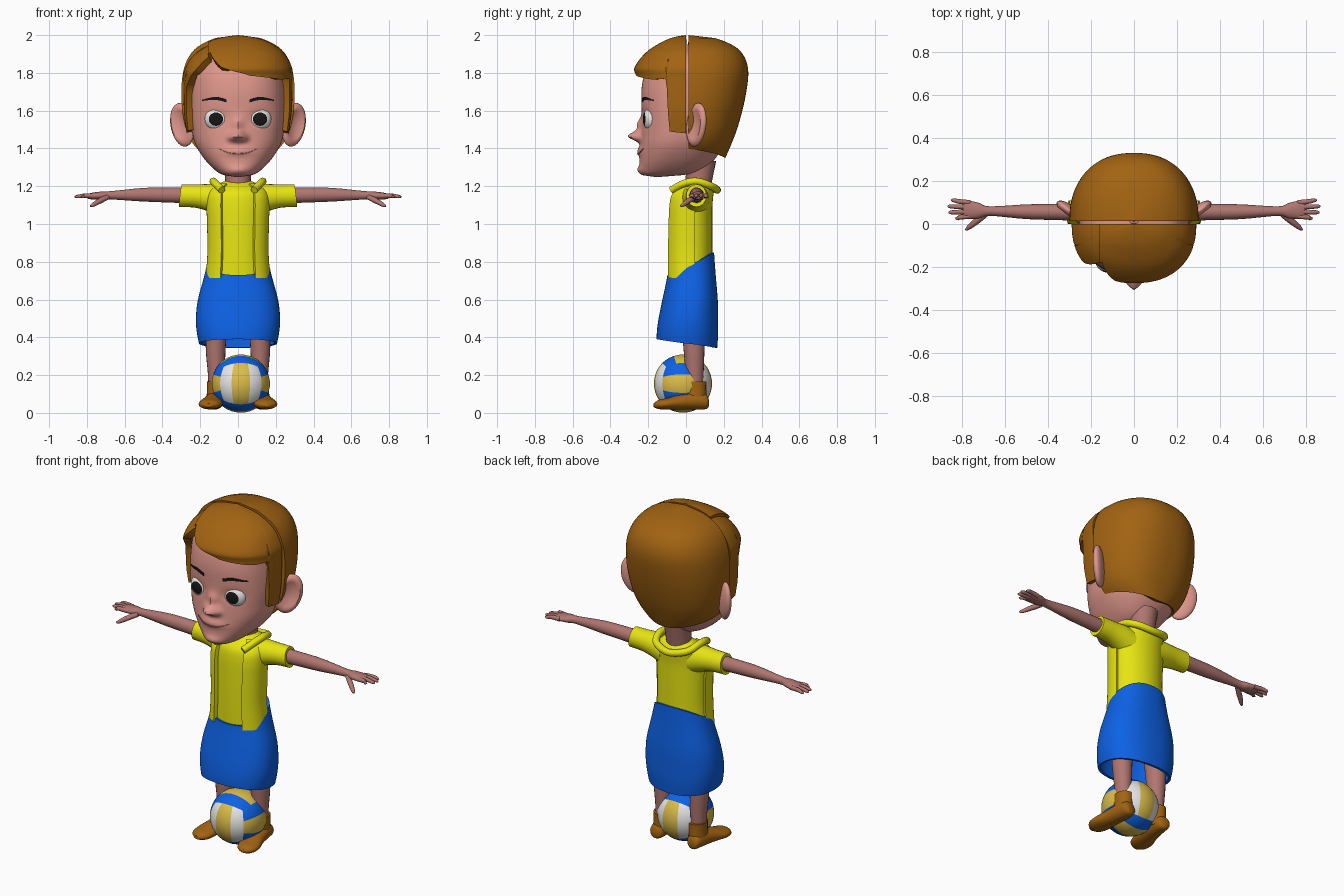
import bpy, bmesh
from math import sin, cos, pi, radians, exp
from mathutils import Vector, Matrix

if "Cube" in bpy.data.objects:
    bpy.data.objects.remove(bpy.data.objects["Cube"])


def material(name, r, g, b):
    m = bpy.data.materials.new(name)
    m.use_nodes = True
    m.diffuse_color = (r, g, b, 1)
    m.node_tree.nodes["Principled BSDF"].inputs["Base Color"].default_value = (r, g, b, 1)
    return m


FACE = material("face skin", 0.74, 0.31, 0.26)
SKIN = material("body skin", 0.43, 0.18, 0.16)
BROWN = material("brown", 0.36, 0.125, 0.006)
YELLOW = material("shirt yellow", 0.80, 0.78, 0.006)
BLUE = material("blue", 0.004, 0.12, 0.78)
GOLD = material("ball yellow", 0.72, 0.51, 0.07)
WHITE = material("white", 0.8, 0.8, 0.8)
BLACK = material("black", 0.008, 0.008, 0.008)


def build(name, bm, mats, solid=0, mirror=False):
    """Turn a bmesh into a smooth object with applied modifiers."""
    me = bpy.data.meshes.new(name)
    bm.to_mesh(me)
    bm.free()
    for m in mats:
        me.materials.append(m)
    ob = bpy.data.objects.new(name, me)
    bpy.context.collection.objects.link(ob)
    bpy.context.view_layer.objects.active = ob
    if solid:
        ob.modifiers.new("Solidify", 'SOLIDIFY').thickness = solid
    if mirror:
        ob.modifiers.new("Mirror", 'MIRROR')
    for mod in list(ob.modifiers):
        bpy.ops.object.modifier_apply(modifier=mod.name)
    for p in ob.data.polygons:
        p.use_smooth = True
    ob.data.set_sharp_from_angle(angle=radians(45))
    return ob


def smooth(rows, k=5):
    """Catmull-Rom resampling of a list of tuples."""
    out = []
    for i in range(len(rows) - 1):
        p = [rows[max(0, min(len(rows) - 1, i + d))] for d in (-1, 0, 1, 2)]
        for s in range(k):
            t = s / k
            out.append(tuple(b + 0.5 * t * (c - a + t * (2*a - 5*b + 4*c - d + t * (3*(b - c) + d - a)))
                             for a, b, c, d in zip(*p)))
    return out + [tuple(rows[-1])]


def at(rows, z):
    """Linear lookup in rows keyed by their first value."""
    if z <= rows[0][0]:
        return rows[0][1:]
    for a, b in zip(rows, rows[1:]):
        if z <= b[0]:
            t = (z - a[0]) / (b[0] - a[0])
            return tuple(p + t * (q - p) for p, q in zip(a[1:], b[1:]))
    return rows[-1][1:]


def power(v, e=0.87):
    return abs(v) ** e * (1 if v >= 0 else -1)


def grid(bm, rows, closed=False):
    vs = [[bm.verts.new(p) for p in r] for r in rows]
    n = len(vs[0])
    for a, b in zip(vs, vs[1:]):
        for i in range(n if closed else n - 1):
            j = (i + 1) % n
            bm.faces.new((a[i], a[j], b[j], b[i]))
    return vs


def shell(name, prof, lo, hi, a0, a1, mat, solid=0, mirror=False, push=None, cut=None, n=72, m=40):
    """Wall round the body; prof rows are (z, front, back, half width); angle 0 faces front."""
    prof = smooth(prof)
    rows = []
    for j in range(m + 1):
        row = []
        for i in range(n + 1):
            a = a0 + (a1 - a0) * i / n
            z = lo(a) + (hi(a) - lo(a)) * j / m
            f, b, w = at(prof, z)
            x = w * power(sin(radians(a)))
            y = (f + b) / 2 - (b - f) / 2 * power(cos(radians(a)))
            if push and abs(a) < 90:
                y -= push(x, z)
            row.append((x, y, z))
        rows.append(row)
    bm = bmesh.new()
    grid(bm, rows)
    if cut:
        bmesh.ops.bisect_plane(bm, geom=bm.verts[:] + bm.edges[:] + bm.faces[:], plane_co=(cut[0], 0, 0),
                               plane_no=(cut[1], 0, 0), clear_outer=True)
    if a1 - a0 == 360:
        bmesh.ops.remove_doubles(bm, verts=bm.verts[:], dist=0.0005)
    return build(name, bm, [mat], solid, mirror)


def tube(name, stations, mat, mirror=True, n=20):
    """Loft of ellipses; stations are (x, y, z, radius a, radius b)."""
    st = smooth(stations, 4)
    d = (Vector(st[-1][:3]) - Vector(st[0][:3])).normalized()
    u = Vector((0, 1, 0) if abs(d.z) > 0.7 else (0, 0, 1)).cross(d).normalized()
    v = d.cross(u)
    bm = bmesh.new()
    vs = grid(bm, [[Vector(s[:3]) + u * s[3] * cos(2*pi*i/n) + v * s[4] * sin(2*pi*i/n)
                    for i in range(n)] for s in st], True)
    bm.faces.new(vs[0][::-1])
    bm.faces.new(vs[-1])
    return build(name, bm, [mat], 0, mirror)


# Head with nose, sockets, lips and chin pushed out of the front
HEAD = [(1.25, -.17, -.13, .02), (1.257, -.225, -.03, .07), (1.28, -.245, .08, .115), (1.34, -.245, .15, .175),
        (1.42, -.24, .2, .225), (1.5, -.235, .23, .245), (1.6, -.235, .25, .255), (1.72, -.235, .25, .25),
        (1.82, -.21, .24, .235), (1.9, -.15, .2, .17), (1.95, 0, .04, .02)]
BUMPS = [(0, 1.465, .035, .027, .07), (0, 1.525, .024, .035, .025), (.036, 1.455, .017, .016, .018),
         (-.036, 1.455, .017, .016, .018), (.115, 1.56, .05, .035, -.015), (-.115, 1.56, .05, .035, -.015),
         (0, 1.385, .07, .025, .015), (0, 1.285, .05, .02, .012)]


def bumps(x, z):
    return sum(h * exp(-((x - cx) / sx) ** 2 - ((z - cz) / sz) ** 2) for cx, cz, sx, sz, h in BUMPS)


def face_y(x, z):
    f, b, w = at(smooth(HEAD), z)
    return (f + b) / 2 - (b - f) / 2 * (1 - abs(x / w) ** 2.3) ** 0.435 - bumps(x, z)


shell("head", HEAD, lambda a: 1.25, lambda a: 1.95, -180, 180, FACE, push=bumps, n=120, m=80)


# Brows and mouth as thin plates on the face
def strip(name, pts, mat):
    pts = smooth(pts)
    bm = bmesh.new()
    grid(bm, [[(x, face_y(x, z + s * h) - .004, z + s * h) for x, z, h in pts] for s in (-1, 1)])
    build(name, bm, [mat], .006, True)


strip("eyebrows", [(.062, 1.652, .008), (.12, 1.665, .008), (.19, 1.655, .003)], BLACK)
strip("mouth", [(0, 1.368, .004), (.05, 1.374, .004), (.105, 1.398, .002)], SKIN)


# Eyes: the front pole of each ball is dark
def ball(seg, rings, matrix):
    bm = bmesh.new()
    bmesh.ops.create_uvsphere(bm, u_segments=seg, v_segments=rings, radius=1)
    bm.transform(Matrix.Rotation(pi / 2, 4, 'X'))
    for f in bm.faces:
        f.material_index = int(f.calc_center_median().normalized().y < -cos(radians(36)))
    bm.transform(matrix)
    return bm


def place(loc, rot_z, rot_y, scale):
    return (Matrix.Translation(loc) @ Matrix.Rotation(radians(rot_z), 4, 'Z')
            @ Matrix.Rotation(radians(rot_y), 4, 'Y') @ Matrix.Diagonal((*scale, 1)))


eye = (.112, face_y(.112, 1.555) + .015, 1.555)
build("eyes", ball(32, 20, place(eye, 8, 0, (.065, .04, .06))), [WHITE, BLACK], 0, True)

# Ears: flattened balls with a hollow front
bm = ball(28, 18, Matrix())
for v in bm.verts:
    r = v.co.x ** 2 + v.co.z ** 2
    if v.co.y < 0 and r < .6:
        v.co.y += 1.5 * (.6 - r)
for f in bm.faces:
    f.material_index = 0
bm.transform(place((.295, .055, 1.525), 38, 15, (.075, .03, .118)))
build("ears", bm, [FACE], 0, True)

# Hair: back shell, swept fringe and the side beyond the parting
BACK = [(1.34, -.19, .19, .15), (1.42, -.225, .225, .235), (1.52, -.262, .262, .28), (1.67, -.3, .3, .3),
        (1.82, -.315, .315, .287), (1.92, -.27, .27, .235), (1.975, -.17, .17, .145), (1.995, -.08, .08, .07),
        (2.0, -.002, .002, .002)]
back = [(z, f + .014, b + .014, w) for z, f, b, w in BACK]
shell("back_hair", back, lambda a: 1.35 + .08 * abs(cos(radians(a / 2))) ** 1.5, lambda a: 2.0, 90, 270, BROWN, .05)
FRINGE = [(1.46, -.255, .255, .265), (1.6, -.265, .265, .285), (1.77, -.265, .265, .288), (1.83, -.272, .272, .285),
          (1.91, -.21, .21, .24), (1.965, -.125, .125, .16), (1.99, -.06, .06, .08), (2.0, -.002, .002, .002)]
EDGE = [(-90, 1.5), (-73, 1.51), (-70, 1.74), (-50, 1.83), (-35, 1.91), (-15, 1.83), (10, 1.785),
        (50, 1.765), (70, 1.77), (73, 1.49), (90, 1.48)]
shell("fringe", FRINGE, lambda a: at(EDGE, a)[0], lambda a: 2.0, -90, 90, BROWN, .045, cut=(-.16, -1), n=120)
side = [(z - .02, f, b, w) for z, f, b, w in FRINGE]
shell("side_hair", side, lambda a: at(EDGE, a)[0] - .015, lambda a: 1.98, -90, 90, BROWN, .04, cut=(-.155, 1), n=120)

# Neck, shirt, open vest panels, sleeves and collar
tube("neck", [(0, .06, 1.1, .075, .07), (0, .065, 1.2, .068, .068), (0, .08, 1.34, .075, .08)], SKIN, False)
SHIRT = [(.71, -.088, .14, .16), (.85, -.088, .14, .15), (1.0, -.085, .14, .152), (1.1, -.08, .14, .155),
         (1.16, -.065, .145, .15), (1.2, -.02, .15, .125), (1.225, .02, .12, .075)]
tube("shirt", [(0, (f + b) / 2, z, w, (b - f) / 2) for z, f, b, w in SHIRT], YELLOW, False, 40)
vest = [(z, f - .022, b + .005, w + .012) for z, f, b, w in SHIRT]
shell("vest_panels", vest, lambda a: .715, lambda a: 1.215, 30, 100, YELLOW, .022, True, n=24)
tube("sleeves", [(.09, .045, 1.125, .08, .085), (.15, .05, 1.14, .07, .073), (.22, .053, 1.148, .06, .062),
                 (.305, .055, 1.15, .054, .06)], YELLOW)
half = [(.085, -.075, 1.18), (.12, -.01, 1.215), (.13, .06, 1.225), (.1, .135, 1.2)]
path = smooth([(-x, y, z) for x, y, z in half] + [(0, .165, 1.18)] + half[::-1], 5)
cu = bpy.data.curves.new("collar", 'CURVE')
cu.dimensions, cu.bevel_depth, cu.use_fill_caps = '3D', .02, True
sp = cu.splines.new('POLY')
sp.points.add(len(path) - 1)
for p, co in zip(sp.points, path):
    p.co = (*co, 1)
sp.use_smooth = True
cu.materials.append(YELLOW)
bpy.context.collection.objects.link(bpy.data.objects.new("collar", cu))

# Arms, hands, fingers and thumbs
tube("arms", [(.2, .055, 1.15, .042, .043), (.35, .056, 1.153, .038, .04), (.5, .057, 1.155, .034, .036),
              (.67, .06, 1.152, .022, .022), (.72, .062, 1.15, .036, .022), (.77, .066, 1.148, .042, .018),
              (.795, .068, 1.146, .036, .013)], SKIN)
for i, tip in enumerate((.83, .862, .866, .85)):
    y0, y1 = .036 + .021 * i, .026 + .028 * i
    tube("fingers_%d" % (i + 1), [(.76, y0, 1.148, .012, .013), (.81, (y0 + y1) / 2, 1.15, .011, .012),
         (tip - .012, y1, 1.145, .009, .009), (tip, y1, 1.143, .003, .003)], SKIN, n=10)
tube("thumbs", [(.69, .045, 1.143, .014, .014), (.735, .01, 1.12, .015, .014), (.77, -.018, 1.1, .01, .01),
                (.782, -.028, 1.094, .004, .004)], SKIN, n=10)

# Wide shorts with a sloping waist and hem
SHORTS = [(.34, -.155, .165, .2), (.42, -.155, .17, .217), (.5, -.145, .17, .223), (.6, -.125, .168, .212),
          (.72, -.1, .158, .18), (.8, -.095, .152, .162), (.86, -.092, .148, .155)]
shell("shorts", SHORTS, lambda a: .367 + .023 * cos(radians(a)), lambda a: .79 - .06 * cos(radians(a)),
      -180, 180, BLUE, .015)

# Legs and shoes
tube("legs", [(.115, .045, .1, .042, .045), (.115, .045, .2, .044, .048), (.118, .042, .35, .053, .056),
              (.11, .03, .6, .06, .07)], SKIN)
tube("shoe_cuffs", [(.118, .05, .05, .05, .06), (.116, .05, .11, .049, .058), (.115, .05, .165, .05, .058)], BROWN)
tube("shoes", [(.118, .12, .055, .02, .02), (.119, .105, .06, .04, .04), (.122, .05, .065, .05, .047),
               (.133, -.03, .058, .054, .04), (.146, -.1, .048, .062, .03), (.152, -.145, .044, .05, .024),
               (.155, -.17, .04, .018, .01)], BROWN)

# Ball with three panels on each of six sides
bm = bmesh.new()
bmesh.ops.create_cube(bm, size=2)
bmesh.ops.subdivide_edges(bm, edges=bm.edges[:], cuts=8, use_grid_fill=True)
for f in bm.faces:
    c = f.calc_center_median()
    axis = max(range(3), key=lambda k: abs(c[k]))
    middle = abs(c[(2, 0, 1)[axis]]) < 1 / 3
    f.material_index = 1 if middle else (2 if axis == 1 else 0)
for v in bm.verts:
    v.co = v.co.normalized() * .155 + Vector((.015, -.016, .155))
build("ball", bm, [BLUE, GOLD, WHITE])
